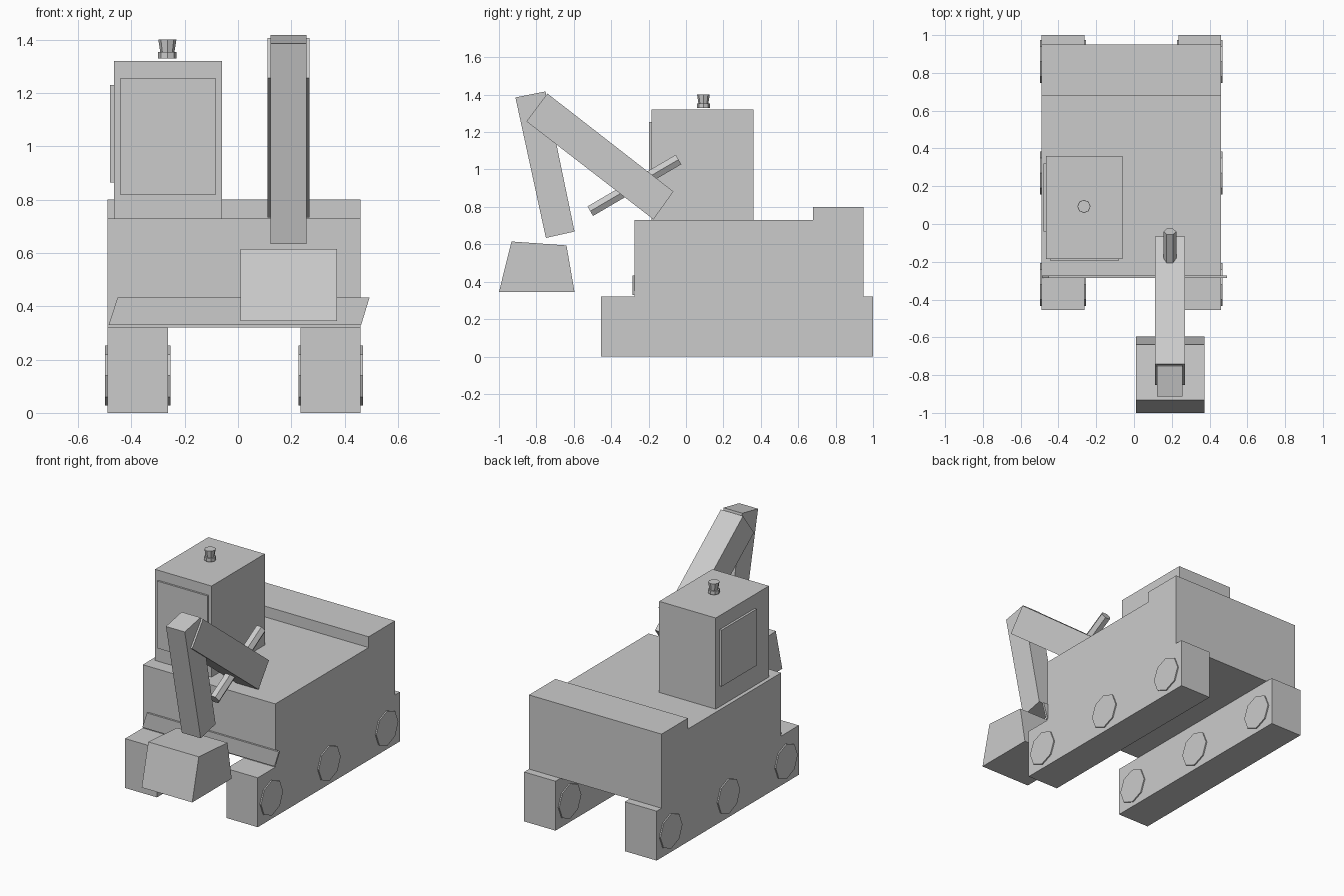
import bpy
import bmesh
from math import cos, sin, tau
from mathutils import Vector

if "Cube" in bpy.data.objects:
    bpy.data.objects.remove(bpy.data.objects["Cube"])


def finish(name, bm):
    bmesh.ops.recalc_face_normals(bm, faces=bm.faces)
    mesh = bpy.data.meshes.new(name)
    bm.to_mesh(mesh)
    bm.free()
    obj = bpy.data.objects.new(name, mesh)
    bpy.context.collection.objects.link(obj)
    return obj


def prism(name, profile, start, offset):
    """Extrude a closed profile of 3D-mapped points along one axis."""
    bm = bmesh.new()
    face = bm.faces.new([bm.verts.new(start(*p)) for p in profile])
    ext = bmesh.ops.extrude_face_region(bm, geom=[face])
    verts = [v for v in ext["geom"] if isinstance(v, bmesh.types.BMVert)]
    bmesh.ops.translate(bm, verts=verts, vec=offset)
    return finish(name, bm)


def side_prism(name, profile, x0, x1):
    return prism(name, profile, lambda y, z: (x0, y, z), (x1 - x0, 0, 0))


def box(name, x0, x1, y0, y1, z0, z1):
    return side_prism(name, [(y0, z0), (y1, z0), (y1, z1), (y0, z1)], x0, x1)


def rod(name, a, b, r0, r1, sides):
    """Low-poly cylinder or cone between two points."""
    a, b = Vector(a), Vector(b)
    axis = (b - a).normalized()
    u = Vector((0, 1, 0)) if abs(axis.x) > 0.9 else Vector((1, 0, 0))
    v = axis.cross(u)
    bm = bmesh.new()
    rings = [[bm.verts.new(c + r * (cos(tau * i / sides) * u + sin(tau * i / sides) * v))
              for i in range(sides)] for c, r in ((a, r0), (b, r1))]
    for ring in rings:
        bm.faces.new(ring)
    for i in range(sides):
        j = (i + 1) % sides
        bm.faces.new((rings[0][i], rings[0][j], rings[1][j], rings[1][i]))
    return finish(name, bm)


# Hull with raised rear counterweight
side_prism("hull", [(-0.275, 0.32), (0.95, 0.32), (0.95, 0.80), (0.68, 0.80),
                    (0.68, 0.73), (-0.275, 0.73)], -0.49, 0.46)

# Tracks with octagonal wheels showing on both faces
for side, x0, x1 in (("left", -0.49, -0.262), ("right", 0.235, 0.46)):
    box(f"{side}_track", x0, x1, -0.455, 1.0, 0, 0.32)
    for i, y in enumerate((-0.32, 0.27, 0.86)):
        rod(f"{side}_wheel_{i + 1}", (x0 - 0.008, y, 0.14), (x1 + 0.008, y, 0.14),
            0.113, 0.113, 8)

# Slanted stripe plate on the front
prism("front_plate", [(-0.485, 0.33), (0.462, 0.33), (0.493, 0.432), (-0.452, 0.432)],
      lambda x, z: (x, -0.287, z), (0, 0.014, 0))

# Cab and window panels
box("cab", -0.465, -0.06, -0.185, 0.36, 0.73, 1.32)
box("front_window", -0.443, -0.082, -0.197, -0.17, 0.82, 1.255)
box("side_window", -0.48, -0.45, -0.04, 0.32, 0.865, 1.23)

# Roof beacon
rod("beacon_base", (-0.265, 0.093, 1.33), (-0.265, 0.093, 1.353), 0.035, 0.035, 8)
rod("beacon_lamp", (-0.265, 0.093, 1.35), (-0.265, 0.093, 1.40), 0.026, 0.034, 8)

# Digging arm
side_prism("boom", [(-0.741, 1.406), (-0.853, 1.257), (-0.174, 0.733), (-0.067, 0.882)],
           0.11, 0.269)
side_prism("stick", [(-0.912, 1.385), (-0.751, 1.417), (-0.596, 0.668), (-0.749, 0.634)],
           0.122, 0.257)
side_prism("bucket", [(-0.933, 0.615), (-0.639, 0.594), (-0.596, 0.345), (-1.0, 0.345)],
           0.01, 0.372)
rod("hydraulic_cylinder", (0.19, -0.512, 0.777), (0.19, -0.04, 1.053), 0.034, 0.034, 6)
